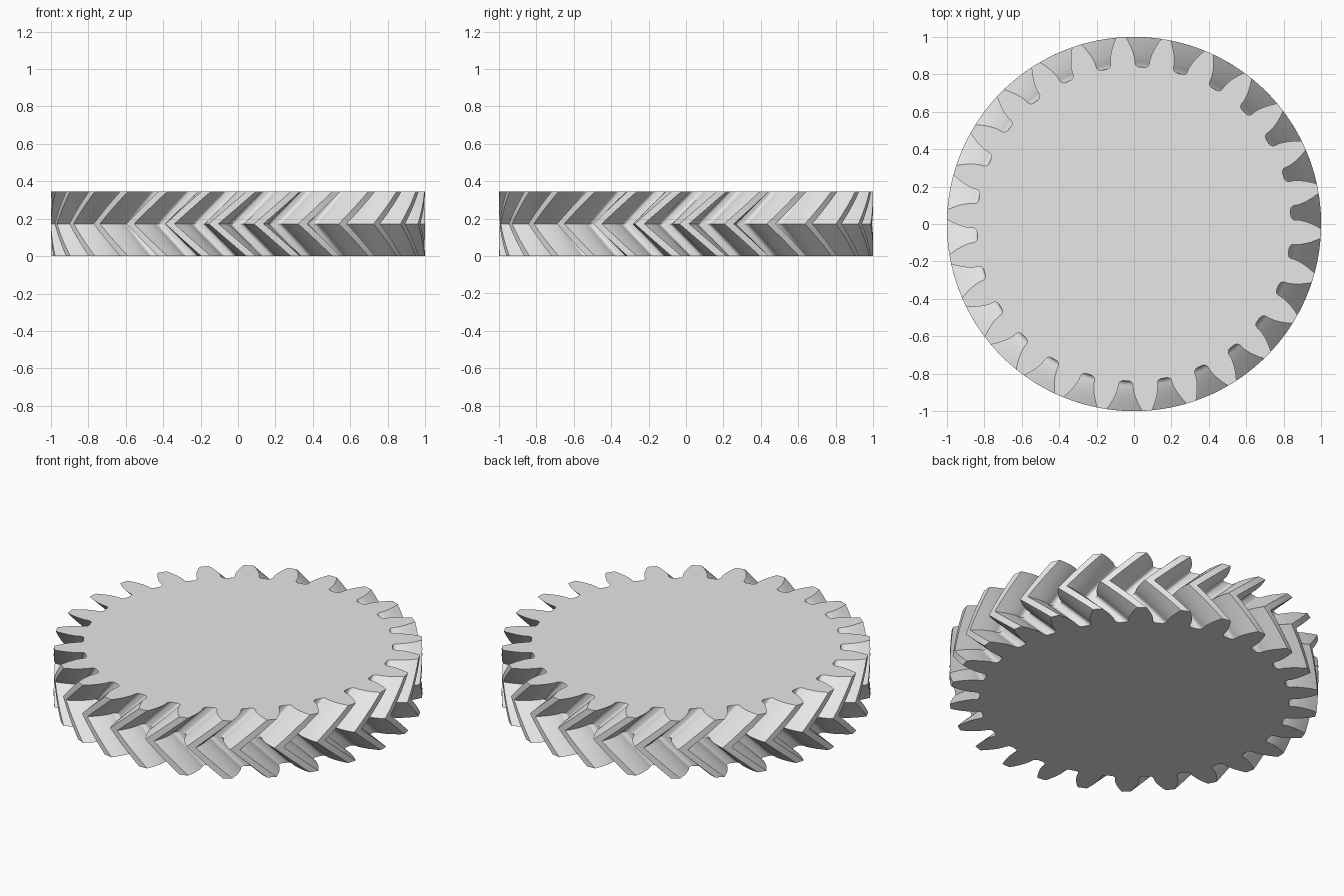
import bpy, bmesh, math

if "Cube" in bpy.data.objects:
    bpy.data.objects.remove(bpy.data.objects["Cube"])

TEETH = 26
TIP_R, PITCH_R, ROOT_R = 1.0, 13 / 14, 11.75 / 14
BASE_R = PITCH_R * math.cos(math.radians(20))
HEIGHT = 0.345
TWIST = math.radians(11.5)          # rotation between middle plane and each end
TOOTH_PHASE = math.radians(10.95)   # centre of the first tooth on the end faces
FILLET = 0.025
STEPS = 5                           # rings per half of the height


def inv(a):
    return math.tan(a) - a


def half_tooth():
    """(radius, angle from the tooth centre) from the root up to the tip."""
    half_pitch = math.pi / TEETH
    base_half = half_pitch / 2 + inv(math.radians(20))
    pts = [(ROOT_R, half_pitch)]
    # rounded root corner
    cr = ROOT_R + FILLET
    ca = base_half + math.asin(FILLET / cr)
    for i in range(6):
        t = math.pi - i / 5 * math.pi / 2
        x = cr + FILLET * math.cos(t)
        y = -FILLET * math.sin(t)
        # swing from pointing inward to pointing at the flank
        pts.append((math.hypot(x, y), ca + math.atan2(y, x)))
    # involute flank
    for i in range(8):
        r = BASE_R + (TIP_R - BASE_R) * (i / 7) ** 1.5
        pts.append((r, base_half - inv(math.acos(min(1, BASE_R / r)))))
    return pts


def gear_outline():
    side = half_tooth()
    out = []
    for k in range(TEETH):
        c = TOOTH_PHASE + k * 2 * math.pi / TEETH
        out += [(r, c - a) for r, a in side]
        out.append((TIP_R, c))
        out += [(r, c + a) for r, a in reversed(side[1:])]
    return out


# Double-helical toothed body
outline = gear_outline()
bm = bmesh.new()
rings = []
for s in range(2 * STEPS + 1):
    f = s / STEPS - 1
    turn = -TWIST * (1 - abs(f))
    z = HEIGHT * s / (2 * STEPS)
    rings.append([bm.verts.new((r * math.cos(a + turn), r * math.sin(a + turn), z))
                  for r, a in outline])
n = len(outline)
for low, high in zip(rings, rings[1:]):
    for i in range(n):
        j = (i + 1) % n
        bm.faces.new((low[i], low[j], high[j], high[i]))

# Flat end faces
bm.faces.new(rings[-1])
bm.faces.new(rings[0][::-1])

# Crisp chevron ridge and end rims
for ring in (rings[0], rings[STEPS], rings[-1]):
    for i in range(n):
        e = bm.edges.get((ring[i], ring[(i + 1) % n]))
        e.smooth = False

mesh = bpy.data.meshes.new("herringbone_gear")
bm.to_mesh(mesh)
bm.free()
gear = bpy.data.objects.new("herringbone_gear", mesh)
bpy.context.collection.objects.link(gear)

metal = bpy.data.materials.new("light_grey")
metal.diffuse_color = (0.8, 0.8, 0.8, 1)
metal.use_nodes = True
metal.node_tree.nodes["Principled BSDF"].inputs["Base Color"].default_value = metal.diffuse_color
mesh.materials.append(metal)

bpy.context.view_layer.objects.active = gear
gear.select_set(True)
bpy.ops.object.shade_smooth_by_angle(angle=math.radians(30))
